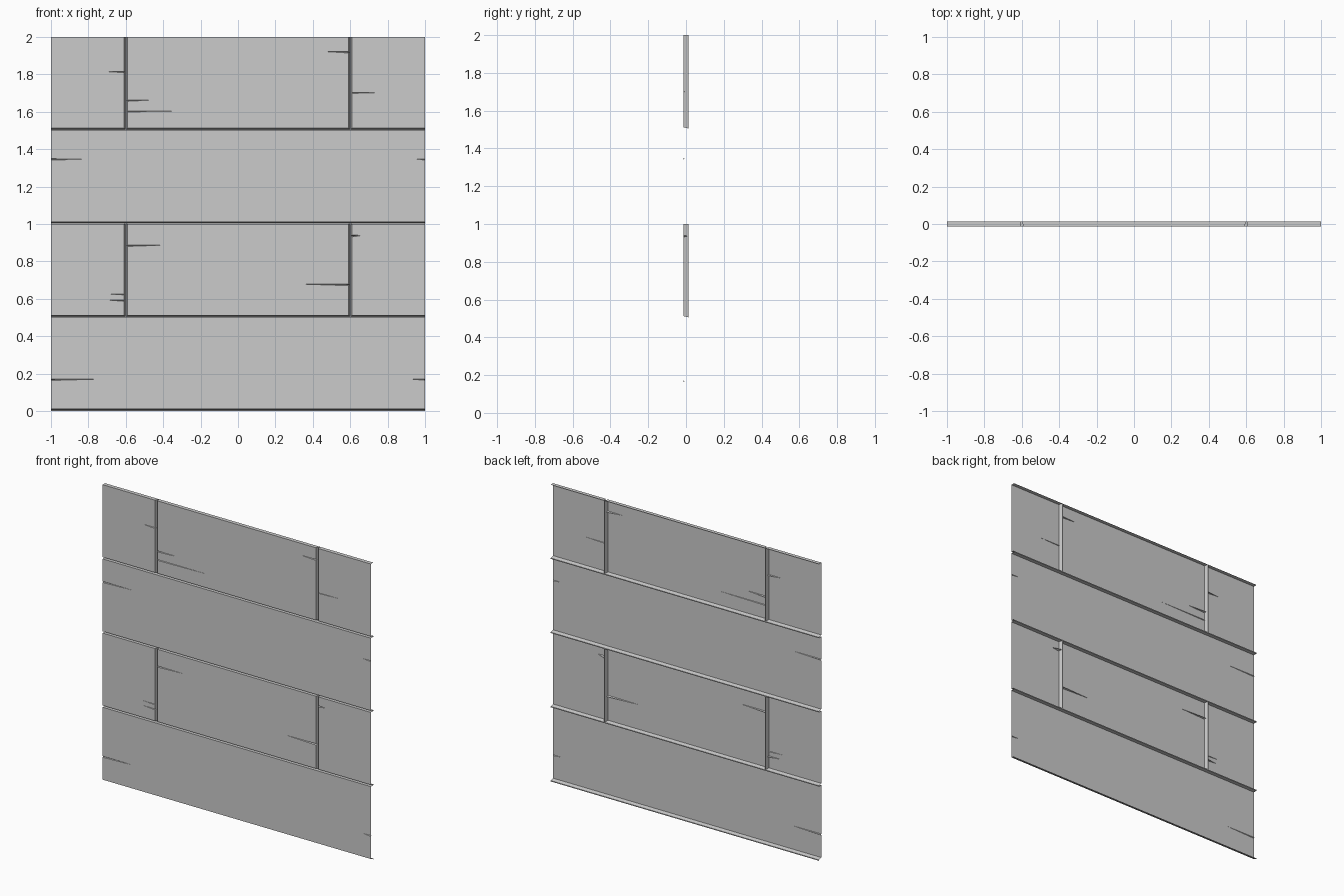
import bpy, bmesh
from mathutils import Vector

if "Cube" in bpy.data.objects:
    bpy.data.objects.remove(bpy.data.objects["Cube"])

F, B = -0.013, 0.013          # front face and groove floor depths (y)
ROW = 0.5                     # plank row height
SLOPE_F, SLOPE_B = 0.012, 0.006   # bottom bevel heights at front and back
JF, JB = 0.009, 0.002         # joint half widths at front and back


def poly(bm, pts, facing):
    """Add a face whose normal points along `facing`."""
    f = bm.faces.new([bm.verts.new(p) for p in pts])
    f.normal_update()
    if f.normal.dot(Vector(facing)) < 0:
        f.normal_flip()


def finish(bm, name):
    bmesh.ops.remove_doubles(bm, verts=bm.verts, dist=1e-5)
    me = bpy.data.meshes.new(name)
    bm.to_mesh(me)
    bm.free()
    bpy.context.collection.objects.link(bpy.data.objects.new(name, me))


def plank(name, row, left, right, cracks_l=(), cracks_r=()):
    """Plank between two ends; an end inside the wall gets a bevelled joint.
    cracks: (z, tip x, half height, depth fraction)"""
    bm = bmesh.new()
    z0, z1 = row * ROW, (row + 1) * ROW
    zf, zb = z0 + SLOPE_F, z0 + SLOPE_B
    ends = {}
    outline = []
    for side, x, cracks in ((-1, left, cracks_l), (1, right, cracks_r)):
        joint = abs(x) < 1
        xf = x - side * JF if joint else x
        xb = x - side * JB if joint else x
        ends[side] = (xf, xb)
        edge = [(xf, F, zf)]              # front edge with crack notches
        wall = [(xb, B, zb), (xf, F, zf)]
        for z, tip, h, d in sorted(cracks):
            lo, hi = (xf, F, z - h), (xf, F, z + h)
            deep = (xf + (xb - xf) * d, F + (B - F) * d, z)
            end = (tip, F, z + 0.003)
            edge += [lo, end, hi]
            wall += [lo, deep, hi]
            poly(bm, [lo, end, deep], (0, -0.2, 1))
            poly(bm, [hi, end, deep], (0, -0.2, -1))
        edge.append((xf, F, z1))
        wall += [(xf, F, z1), (xb, B, z1)]
        if joint:
            poly(bm, wall, (side, 0, 0))
        outline += edge if side == 1 else edge[::-1]
    poly(bm, outline, (0, -1, 0))
    (lf, lb), (rf, rb) = ends[-1], ends[1]
    # top ledge and bottom bevel
    poly(bm, [(lf, F, z1), (rf, F, z1), (rb, B, z1), (lb, B, z1)], (0, 0, 1))
    poly(bm, [(lf, F, zf), (rf, F, zf), (rb, B, zb), (lb, B, zb)], (0, 0, -1))
    finish(bm, name)


# Long planks
for row, z, tl, tr in ((0, 0.167, -0.77, 0.935), (2, 1.345, -0.78, 0.94)):
    plank(f"long_plank_{row}", row, -1, 1,
          [(z, tl, 0.004, 0.2)], [(z, tr, 0.003, 0.2)])

# Split rows: left, middle and right planks
plank("lower_left_plank", 1, -1, -0.6, (),
      [(0.590, -0.695, 0.003, 0.5), (0.623, -0.71, 0.002, 0.2)])
plank("lower_middle_plank", 1, -0.6, 0.6,
      [(0.884, -0.40, 0.004, 0.5)], [(0.675, 0.36, 0.005, 0.5)])
plank("lower_right_plank", 1, 0.6, 1, [(0.936, 0.665, 0.005, 0.9)])
plank("upper_left_plank", 3, -1, -0.6, (), [(1.812, -0.705, 0.003, 0.5)])
plank("upper_middle_plank", 3, -0.6, 0.6,
      [(1.660, -0.45, 0.004, 0.5), (1.602, -0.22, 0.003, 0.2)],
      [(1.918, 0.48, 0.004, 0.5)])
plank("upper_right_plank", 3, 0.6, 1, [(1.70, 0.77, 0.002, 0.2)])

# Groove floors
bm = bmesh.new()
for row in range(4):
    z = row * ROW
    poly(bm, [(-1, B, z), (1, B, z), (1, B, z + SLOPE_B), (-1, B, z + SLOPE_B)], (0, -1, 0))
    if row % 2:
        for x in (-0.6, 0.6):
            poly(bm, [(x - JB, B, z + SLOPE_B), (x + JB, B, z + SLOPE_B),
                      (x + JB, B, z + ROW), (x - JB, B, z + ROW)], (0, -1, 0))
finish(bm, "groove_floors")
